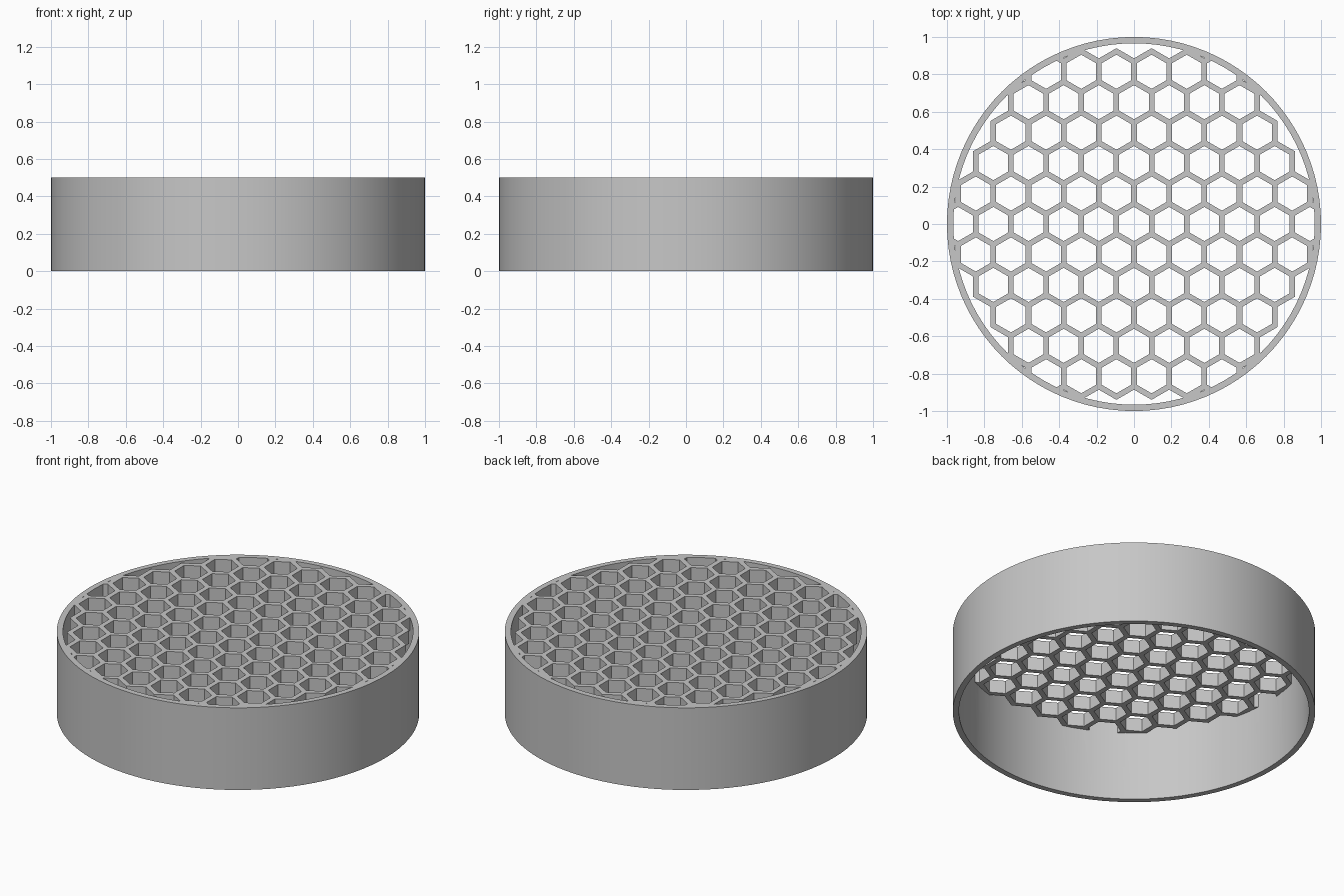
import bpy, bmesh, math
from mathutils import Vector

PITCH, WALL = 0.188, 0.03            # cell spacing and wall thickness
HEIGHT, DEPTH = 0.5, 0.08            # ring height and grid depth
OUTER, INNER, CLIP = 1.0, 0.966, 0.985
SEGMENTS = 96

cube = bpy.data.objects.get("Cube")
if cube:
    bpy.data.objects.remove(cube, do_unlink=True)

grey = bpy.data.materials.new("light_grey")
grey.use_nodes = True
colour = (0.57, 0.57, 0.57, 1)
grey.diffuse_color = colour
grey.node_tree.nodes["Principled BSDF"].inputs["Base Color"].default_value = colour


def make_object(name, bm):
    mesh = bpy.data.meshes.new(name)
    bm.to_mesh(mesh)
    bm.free()
    mesh.materials.append(grey)
    obj = bpy.data.objects.new(name, mesh)
    bpy.context.collection.objects.link(obj)
    return obj


def apply(obj, kind, **settings):
    mod = obj.modifiers.new(kind.lower(), kind)
    for key, value in settings.items():
        setattr(mod, key, value)
    bpy.context.view_layer.objects.active = obj
    bpy.ops.object.modifier_apply(modifier=mod.name)


def polar(radius, degrees):
    a = math.radians(degrees)
    return Vector((radius * math.cos(a), radius * math.sin(a), 0))


# Honeycomb layout: axial cells whose centre lies inside the ring
STEPS = [(0, 1), (-1, 1), (-1, 0), (0, -1), (1, -1), (1, 0)]
R, MITRE = PITCH / math.sqrt(3), WALL / math.sqrt(3)


def centre(q, r):
    return Vector((PITCH * (q + r / 2), PITCH * r * math.sqrt(0.75), HEIGHT))


def open_cell(q, r):
    return centre(q, r).xy.length < 0.96


bm = bmesh.new()


def add_face(points):
    bm.faces.new([bm.verts.new(p) for p in points])


# Wall strips around each cell, with pointed outer corners at the border
for q in range(-12, 13):
    for r in range(-8, 9):
        c, inside = centre(q, r), open_cell(q, r)
        near = [open_cell(q + dq, r + dr) for dq, dr in STEPS]
        for i in range(6):
            a, b = 30 + 60 * i, 90 + 60 * i
            if inside or near[i]:
                add_face([c + polar(R, a), c + polar(R, b),
                          c + polar(R - MITRE, b), c + polar(R - MITRE, a)])
            if inside and not near[i] and not near[i - 1]:
                v = c + polar(R, a)
                add_face([v, v + polar(MITRE, a - 60),
                          v + polar(MITRE, a), v + polar(MITRE, a + 60)])
bmesh.ops.remove_doubles(bm, verts=bm.verts, dist=0.0005)
grid = make_object("honeycomb_grid", bm)
apply(grid, "SOLIDIFY", thickness=DEPTH, offset=-1)

# Trim the grid to a circle hidden within the ring wall
bm = bmesh.new()
bmesh.ops.create_cone(bm, cap_ends=True, segments=SEGMENTS, radius1=CLIP,
                      radius2=CLIP, depth=2)
cutter = make_object("trim_cutter", bm)
cutter.hide_render = True
apply(grid, "BOOLEAN", operation="INTERSECT", object=cutter, solver="EXACT")
bpy.data.objects.remove(cutter, do_unlink=True)

# Outer ring: a rectangular section turned about the vertical axis
bm = bmesh.new()
section = [(INNER, 0), (OUTER, 0), (OUTER, HEIGHT), (INNER, HEIGHT)]
loops = [[bm.verts.new(polar(rad, 360 * s / SEGMENTS) + Vector((0, 0, z)))
          for rad, z in section] for s in range(SEGMENTS)]
for s, loop in enumerate(loops):
    after = loops[(s + 1) % SEGMENTS]
    for k in range(4):
        n = (k + 1) % 4
        bm.faces.new([loop[k], after[k], after[n], loop[n]])
bmesh.ops.recalc_face_normals(bm, faces=bm.faces)
ring = make_object("outer_ring", bm)

# Fuse the grid into the ring so the top is one flush surface
apply(ring, "BOOLEAN", operation="UNION", object=grid, solver="EXACT")
bpy.data.objects.remove(grid, do_unlink=True)
ring.name = "ring_with_honeycomb"

bpy.ops.object.select_all(action="DESELECT")
ring.select_set(True)
bpy.context.view_layer.objects.active = ring
bpy.ops.object.shade_smooth_by_angle(angle=math.radians(30))
